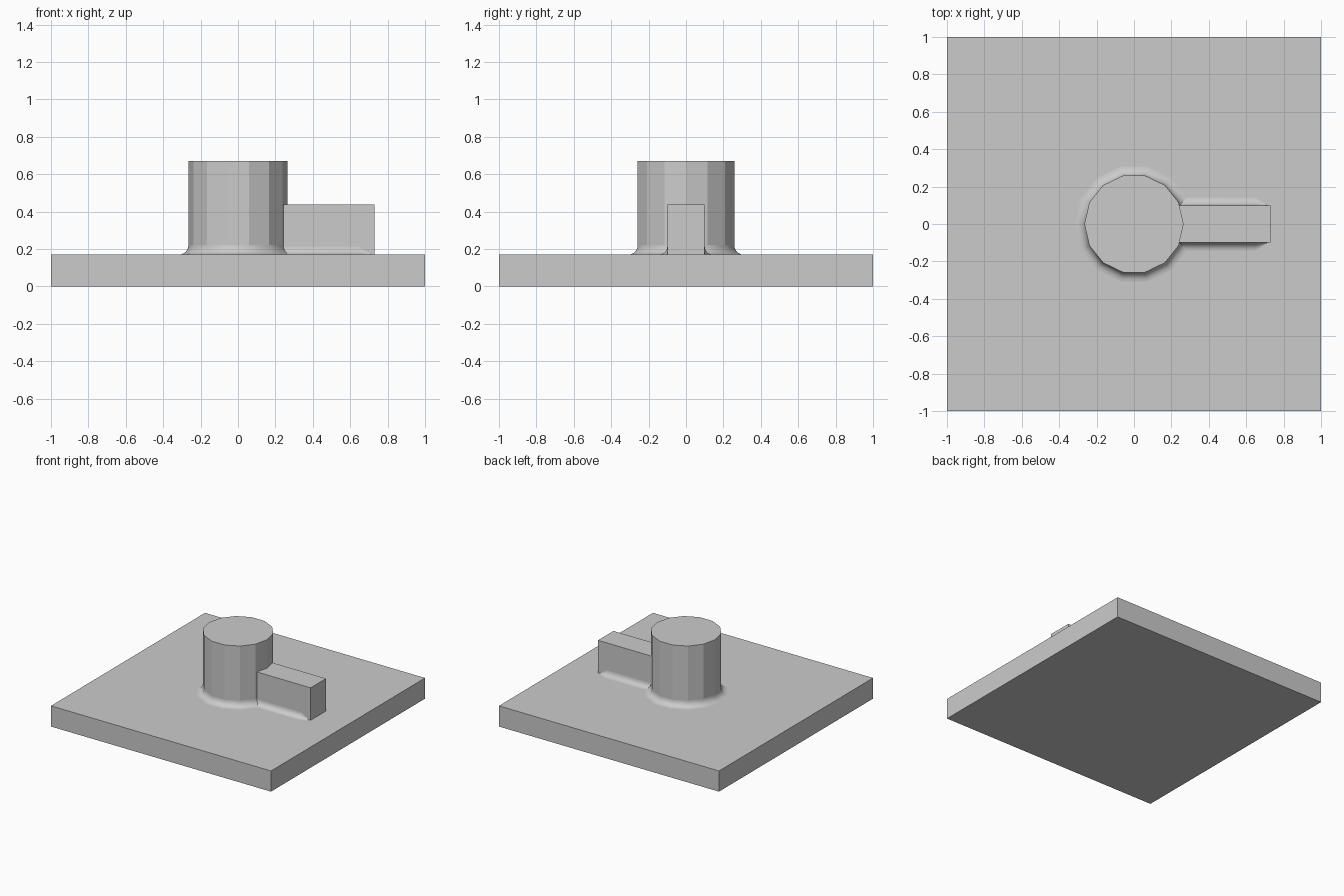
import bpy, bmesh, math
from mathutils import Vector

if "Cube" in bpy.data.objects:
    bpy.data.objects.remove(bpy.data.objects["Cube"], do_unlink=True)

TOP = 0.17      # upper face of the plate
SIDES = 14
STEPS = 6       # segments across each fillet

grey = bpy.data.materials.new("plain grey")
grey.use_nodes = True
grey.diffuse_color = (0.6, 0.6, 0.6, 1)
grey.node_tree.nodes["Principled BSDF"].inputs["Base Color"].default_value = (0.6, 0.6, 0.6, 1)


def finish(name, bm):
    bmesh.ops.recalc_face_normals(bm, faces=bm.faces)
    mesh = bpy.data.meshes.new(name)
    bm.to_mesh(mesh)
    bm.free()
    mesh.materials.append(grey)
    obj = bpy.data.objects.new(name, mesh)
    bpy.context.collection.objects.link(obj)
    return obj


def box(name, low, high, open_bottom=False):
    bm = bmesh.new()
    bmesh.ops.create_cube(bm, size=1)
    low, high = Vector(low), Vector(high)
    for v in bm.verts:
        v.co = (low + high) / 2 + v.co * (high - low)
    if open_bottom:
        bm.normal_update()
        under = [f for f in bm.faces if f.normal.z < -0.9]
        bmesh.ops.delete(bm, geom=under, context='FACES_ONLY')
    return finish(name, bm)


def fillet(size):
    """Concave quarter arc as (distance from wall, height) from floor to wall."""
    angles = [i / STEPS * math.pi / 2 for i in range(STEPS + 1)]
    return [(size * (1 - math.sin(a)), size * (1 - math.cos(a))) for a in angles]


# Square base plate
box("base_plate", (-1, -1, 0), (1, 1, TOP))

# Round post with a flared foot
RADIUS = 0.265
profile = [(RADIUS + d, TOP + h) for d, h in fillet(0.05)] + [(RADIUS, 0.67)]
bm = bmesh.new()
rings = []
for r, z in profile:
    turn = [2 * math.pi * i / SIDES for i in range(SIDES)]
    rings.append([bm.verts.new((r * math.cos(a), r * math.sin(a), z)) for a in turn])
for level, (lower, upper) in enumerate(zip(rings, rings[1:])):
    for i in range(SIDES):
        j = (i + 1) % SIDES
        face = bm.faces.new((lower[i], lower[j], upper[j], upper[i]))
        face.smooth = level < STEPS
bm.faces.new(rings[-1])
finish("round_post", bm)

# Straight arm reaching out from the post
HALF = 0.1
box("side_arm", (0.24, -HALF, TOP), (0.73, HALF, 0.437), open_bottom=True)

# Fillets along both sides of the arm, tapering out near its end
for name, side in (("arm_fillet_front", -1), ("arm_fillet_back", 1)):
    bm = bmesh.new()
    sections = []
    for x, size in ((0.22, 0.043), (0.65, 0.043), (0.71, 0.004)):
        sections.append([bm.verts.new((x, side * (HALF + d), TOP + h))
                         for d, h in fillet(size)])
    for a, b in zip(sections, sections[1:]):
        for i in range(STEPS):
            quad = (a[i], b[i], b[i + 1], a[i + 1])
            face = bm.faces.new(quad if side < 0 else quad[::-1])
            face.smooth = True
    # Open strips keep the winding chosen above, facing up and outwards
    bm.normal_update()
    if sum(f.normal.z for f in bm.faces) < 0:
        bmesh.ops.reverse_faces(bm, faces=bm.faces)
    mesh = bpy.data.meshes.new(name)
    bm.to_mesh(mesh)
    bm.free()
    mesh.materials.append(grey)
    bpy.context.collection.objects.link(bpy.data.objects.new(name, mesh))
